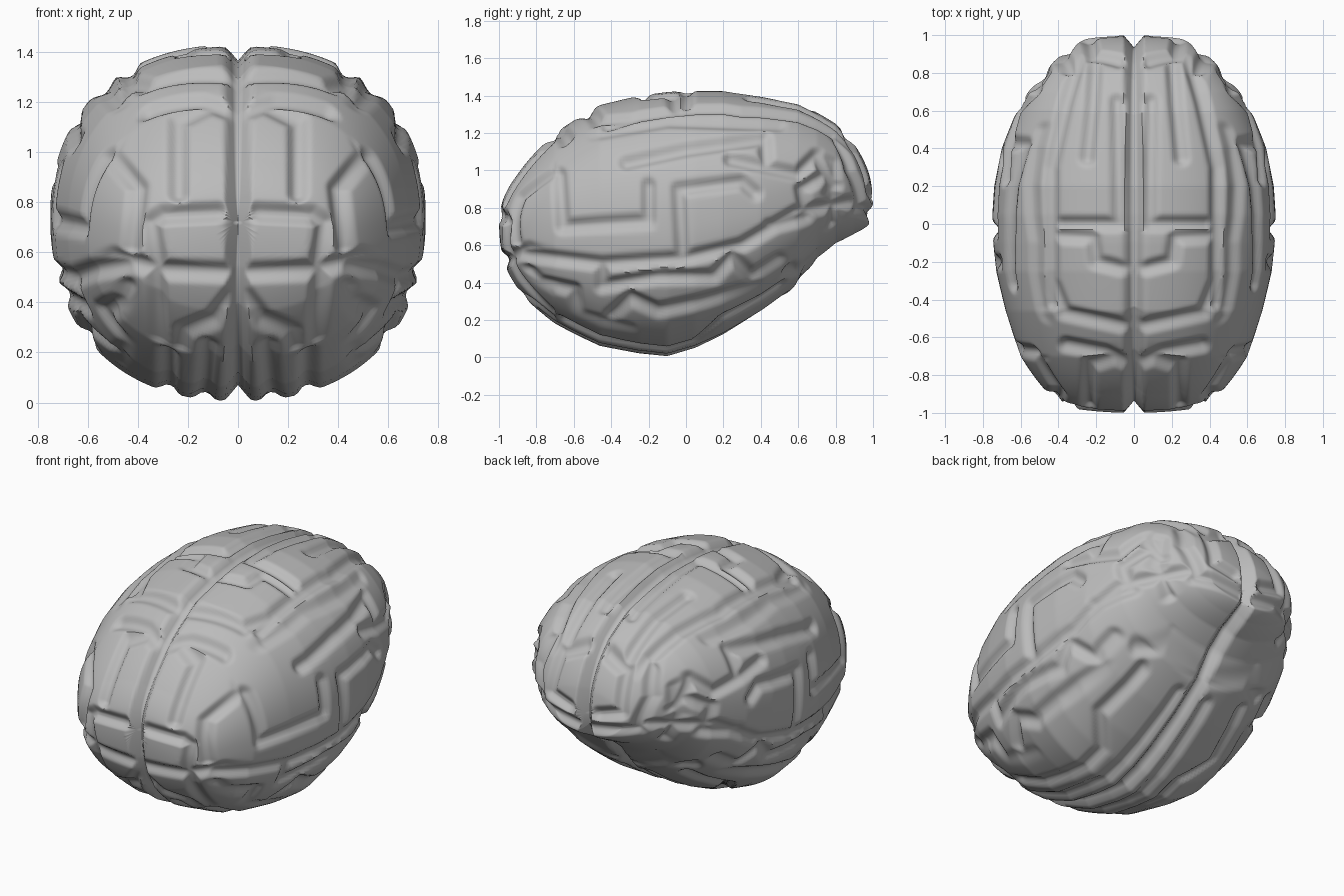
import bpy
import bmesh
import math
from mathutils import Vector
from mathutils.geometry import intersect_point_line

cube = bpy.data.objects.get("Cube")
if cube:
    bpy.data.objects.remove(cube, do_unlink=True)

RINGS, ARC = 210, 130

# Stations along the length: y, half width, top, bottom
STATIONS = [
    (-1, 0, .72, .72), (-.98, .3, .84, .53), (-.9, .45, .98, .36), (-.7, .6, 1.2, .18),
    (-.46, .68, 1.35, .06), (-.25, .73, 1.4, .02), (-.1, .745, 1.42, .005), (.05, .75, 1.43, .05),
    (.2, .74, 1.43, .12), (.4, .7, 1.4, .24), (.6, .62, 1.36, .39), (.7, .56, 1.31, .53),
    (.8, .48, 1.25, .61), (.9, .38, 1.14, .66), (.98, .25, .98, .71), (1, 0, .82, .82),
]

# Furrows drawn on the outer side, as (y, z) paths
SIDE = [
    [(-.95, .56), (-.45, .5), (0, .53), (.3, .6), (.6, .78), (.95, .84)],
    [(-.68, .98), (-.66, .7), (-.2, .73), (-.2, .92)],
    [(-.45, .5), (-.45, .38), (-.15, .43), (.15, .43), (.25, .54), (.36, .43), (.5, .52)],
    [(-.4, .22), (-.3, .32), (-.15, .25), (.1, .3), (.4, .38)],
    [(-.88, .42), (-.6, .36), (-.58, .22), (-.3, .14)],
    [(-.32, 1.04), (0, 1.11), (.42, 1.17), (.43, 1.04)],
    [(-.02, .55), (-.04, .9), (.3, .94), (.37, .88)],
    [(.24, 1.06), (.6, .98), (.7, 1.08), (.8, .92)],
    [(-.5, 1.2), (-.1, 1.27), (.5, 1.25)],
    [(.45, .7), (.65, .75), (.62, .9), (.75, .98)],
]
# Furrows on the top, as (x, y) paths
TOP = [
    [(.09, .65), (.08, 0), (.39, 0)],
    [(.44, -.42), (.44, .3), (.36, .65), (.28, .93)],
    [(.04, -.24), (.2, -.2), (.22, -.07), (.42, -.06)],
    [(0, -.55), (.37, -.47), (.44, -.3)],
    [(0, -.75), (.15, -.68), (.36, -.64)],
    [(.25, .35), (.22, .65), (.2, .95)],
]
# Furrows on the front, as (x, z) paths
FRONT = [
    [(.03, .52), (.32, .53), (.35, .72), (.3, .75), (.08, .76)],
    [(.24, .84), (.24, 1.13), (.1, 1.2)],
    [(.34, .54), (.5, .58), (.72, .5)],
    [(.33, .52), (.31, .2), (.4, .14)],
    [(0, .46), (.1, .33), (.22, .28), (.25, .1)],
    [(.43, .62), (.4, .86), (.52, 1), (.46, 1.14)],
    [(.45, .46), (.52, .25)],
]
# Furrows on the back, as (x, z) paths
BACK = [
    [(.08, 1.18), (.22, 1.12), (.24, .9), (.1, .86)],
    [(.05, .76), (.32, .8), (.38, 1), (.34, 1.18)],
    [(.4, .72), (.5, .88), (.48, 1.05), (.58, 1.12)],
]
# Furrows underneath, as (x, y) paths
BOTTOM = [
    [(.12, -.75), (.14, -.2), (.1, .5)],
    [(.28, -.65), (.28, .05), (.42, .2), (.36, .5)],
    [(.05, .62), (.3, .66), (.45, .55)],
]

# Each face: the two axes its paths use, its facing direction and its paths
FACES = [
    ((1, 2), Vector((1, 0, 0)), SIDE),
    ((0, 1), Vector((0, 0, 1)), TOP),
    ((0, 2), Vector((0, -1, 0)), FRONT),
    ((0, 2), Vector((0, 1, 0)), BACK),
    ((0, 1), Vector((0, 0, -1)), BOTTOM),
]


def smooth(a, b, v):
    t = min(1, max(0, (v - a) / (b - a)))
    return t * t * (3 - 2 * t)


def station(angle):
    """Half width, top and bottom at an angle from the front tip."""
    for a, b in zip(STATIONS, STATIONS[1:]):
        start, end = math.acos(-a[0]), math.acos(-b[0])
        if angle <= end + 1e-6:
            f = (angle - start) / (end - start)
            return [p + (q - p) * f for p, q in zip(a[1:], b[1:])]


def path_distance(point, path):
    best = 9
    for a, b in zip(path, path[1:]):
        a, b = Vector((*a, 0)), Vector((*b, 0))
        near, f = intersect_point_line(point, a, b)
        near = a if f < 0 else b if f > 1 else near
        best = min(best, (point - near).length)
    return best


def furrow_depth(co, normal):
    """Depth of the deepest furrow at a surface point."""
    depth = .065 * max(0, 1 - co.x / .055)
    for (u, v), facing, paths in FACES:
        strength = smooth(.48, .72, normal.dot(facing))
        if strength > 0:
            point = Vector((co[u], co[v], 0))
            near = min(path_distance(point, p) for p in paths)
            depth = max(depth, .03 * strength * (1 - smooth(.005, .055, near)))
    return depth


# One hemisphere: half rings joined between the two tips
bm = bmesh.new()
rings = []
for i in range(1, RINGS):
    angle = math.pi * i / RINGS
    width, top, bottom = station(angle)
    middle, half = (top + bottom) / 2, (top - bottom) / 2
    ring = []
    for j in range(ARC + 1):
        s, c = math.sin(math.pi * j / ARC), math.cos(math.pi * j / ARC)
        x = width * max(s, 0) ** .89
        z = middle + half * math.copysign(abs(c) ** .89, c)
        ring.append(bm.verts.new((x if 0 < j < ARC else 0, -math.cos(angle), z)))
    rings.append(ring)
for a, b in zip(rings, rings[1:]):
    for j in range(ARC):
        bm.faces.new((a[j], a[j + 1], b[j + 1], b[j]))
for ring, tip in ((rings[0], STATIONS[0]), (rings[-1], STATIONS[-1])):
    pole = bm.verts.new((0, tip[0], tip[2]))
    for j in range(ARC):
        bm.faces.new((pole, ring[j], ring[j + 1]))
bmesh.ops.recalc_face_normals(bm, faces=bm.faces)
centre = Vector((0, 0, .72))
if sum(f.normal.dot(f.calc_center_median() - centre) for f in bm.faces) < 0:
    bmesh.ops.reverse_faces(bm, faces=bm.faces)
bm.normal_update()

# Press the furrows into the surface
moves = []
for v in bm.verts:
    n = v.normal.copy()
    if v.co.x < 1e-5:
        n.x = 0
        n.normalize()
    moves.append((v, v.co - n * furrow_depth(v.co, n)))
for v, co in moves:
    v.co = (max(co.x, 0), co.y, co.z)

mesh = bpy.data.meshes.new("brain")
bm.to_mesh(mesh)
bm.free()
brain = bpy.data.objects.new("brain", mesh)
bpy.context.collection.objects.link(brain)

# Second hemisphere
mirror = brain.modifiers.new("mirror", 'MIRROR')
mirror.use_clip = True
mirror.merge_threshold = .0005

grey = bpy.data.materials.new("grey")
grey.use_nodes = True
colour = (.5, .5, .5, 1)
grey.diffuse_color = colour
grey.node_tree.nodes["Principled BSDF"].inputs["Base Color"].default_value = colour
mesh.materials.append(grey)

bpy.context.view_layer.objects.active = brain
brain.select_set(True)
bpy.ops.object.shade_smooth_by_angle(angle=math.radians(50))
